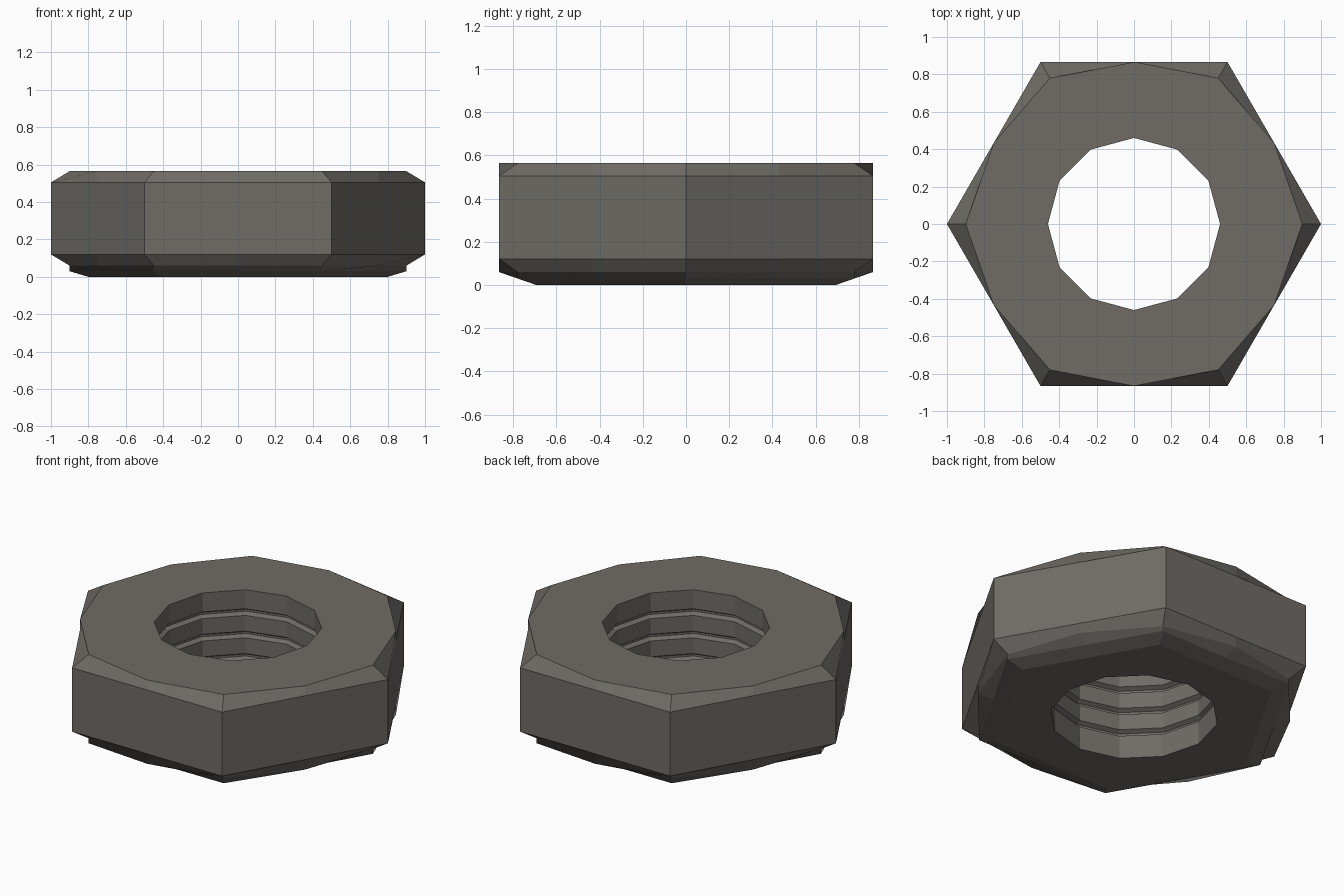
import bpy, bmesh, math

if "Cube" in bpy.data.objects:
    bpy.data.objects.remove(bpy.data.objects["Cube"])

SIDES = 12          # hexagon corners alternating with side midpoints
HEIGHT = 0.565
C30 = math.cos(math.radians(30))

# Rings: (radius at hexagon corners, radius at side midpoints, z)
rings = [
    (0.80, 0.80 * C30, 0.0),      # bottom washer face
    (0.90, 0.90 * C30, 0.03),
    (0.90, C30, 0.06),            # lower chamfer
    (1.00, C30, 0.12),
    (1.00, C30, HEIGHT - 0.06),   # upper chamfer
    (0.90, C30, HEIGHT),
]

# Threaded bore, running from the top down
CREST, ROOT = 0.46, 0.485
bore = [(CREST, HEIGHT)]
for z in (0.43, 0.295, 0.16):
    bore += [(CREST, z + 0.02), (ROOT, z + 0.006), (ROOT, z - 0.006), (CREST, z - 0.02)]
bore.append((CREST, 0.0))
rings += [(r, r, z) for r, z in bore]

# Loft all rings into one closed solid
bm = bmesh.new()
loops = []
for r_corner, r_mid, z in rings:
    loop = []
    for k in range(SIDES):
        a = 2 * math.pi * k / SIDES
        r = r_mid if k % 2 else r_corner
        loop.append(bm.verts.new((r * math.cos(a), r * math.sin(a), z)))
    loops.append(loop)
for i, low in enumerate(loops):
    high = loops[(i + 1) % len(loops)]
    for k in range(SIDES):
        n = (k + 1) % SIDES
        bm.faces.new((low[k], low[n], high[n], high[k]))
bmesh.ops.recalc_face_normals(bm, faces=bm.faces)

mesh = bpy.data.meshes.new("hex_nut")
bm.to_mesh(mesh)
bm.free()
nut = bpy.data.objects.new("hex_nut", mesh)
bpy.context.collection.objects.link(nut)

# Plain dark steel
steel = bpy.data.materials.new("dark_steel")
steel.diffuse_color = (0.16, 0.15, 0.135, 1)
steel.use_nodes = True
steel.node_tree.nodes["Principled BSDF"].inputs["Base Color"].default_value = steel.diffuse_color
mesh.materials.append(steel)
